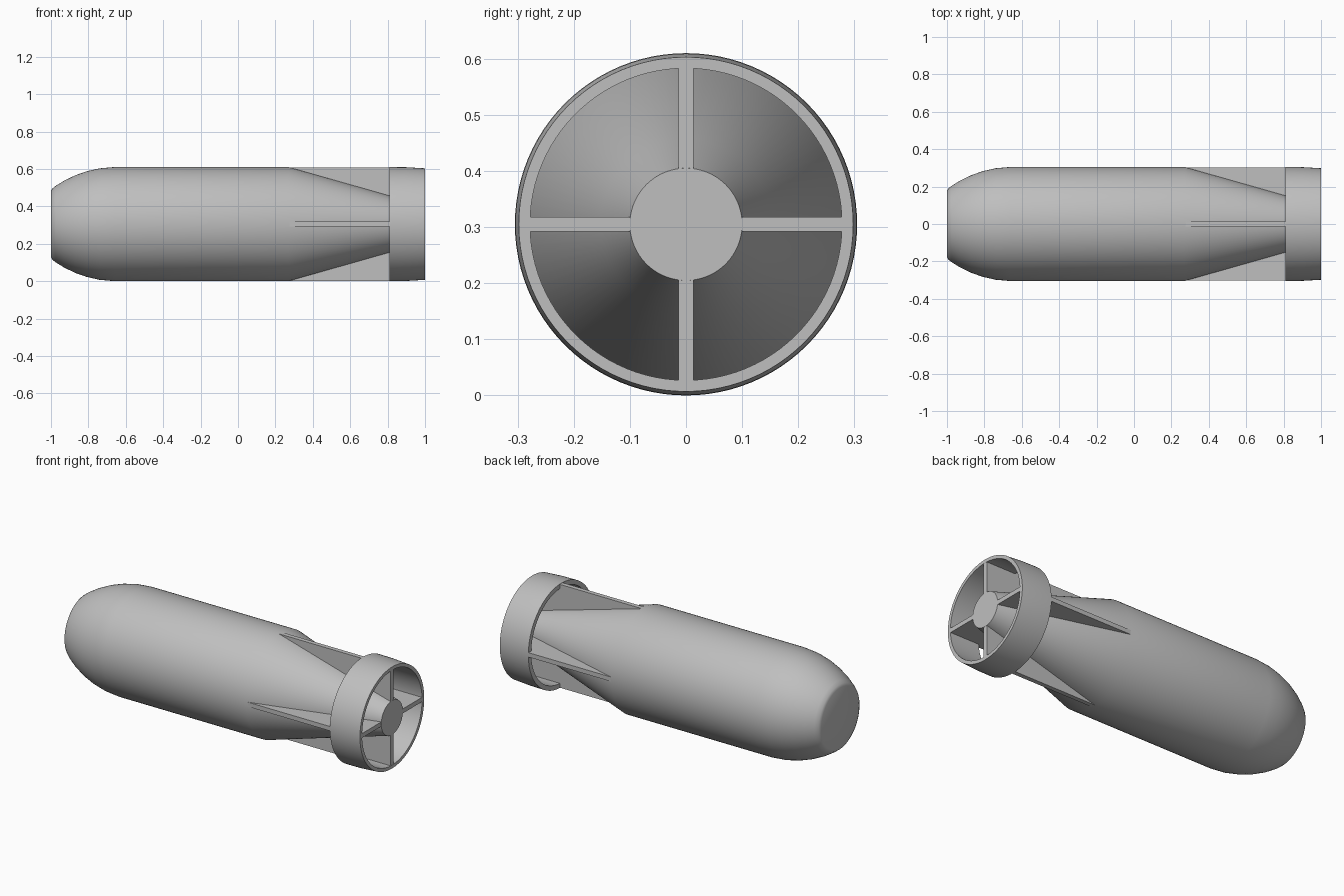
import bpy
import bmesh
from math import radians
from mathutils import Matrix, Vector

cube = bpy.data.objects.get("Cube")
if cube:
    bpy.data.objects.remove(cube, do_unlink=True)

RADIUS = 0.305
AXIS = Vector((0, 0, RADIUS))

grey = bpy.data.materials.new("plain grey")
grey.use_nodes = True
colour = (0.52, 0.52, 0.52, 1)
grey.diffuse_color = colour
grey.node_tree.nodes["Principled BSDF"].inputs["Base Color"].default_value = colour


def finish(name, bm, smooth):
    bmesh.ops.recalc_face_normals(bm, faces=bm.faces)
    mesh = bpy.data.meshes.new(name)
    bm.to_mesh(mesh)
    bm.free()
    mesh.materials.append(grey)
    obj = bpy.data.objects.new(name, mesh)
    obj.location = AXIS
    bpy.context.collection.objects.link(obj)
    if smooth:
        bpy.ops.object.select_all(action="DESELECT")
        obj.select_set(True)
        bpy.context.view_layer.objects.active = obj
        bpy.ops.object.shade_smooth_by_angle(angle=radians(30))
    return obj


def lathe(name, profile, closed=False, steps=96):
    """Spin an (x, radius) profile around the long axis."""
    bm = bmesh.new()
    verts = [bm.verts.new((x, 0, r)) for x, r in profile]
    pairs = list(zip(verts, verts[1:]))
    if closed:
        pairs.append((verts[-1], verts[0]))
    edges = [bm.edges.new(p) for p in pairs]
    bmesh.ops.spin(bm, geom=verts + edges, cent=(0, 0, 0), axis=(1, 0, 0),
                   angle=radians(360), steps=steps)
    bmesh.ops.remove_doubles(bm, verts=bm.verts, dist=0.0001)
    return finish(name, bm, True)


# Blunt-nosed body with a straight tapered tail
lathe("body", [
    (-1, 0), (-1, 0.175), (-0.993, 0.19), (-0.975, 0.204), (-0.93, 0.232),
    (-0.87, 0.261), (-0.81, 0.282), (-0.74, 0.298), (-0.66, RADIUS),
    (0.27, RADIUS), (0.81, 0.152), (1, 0.1), (1, 0)])

# Hollow ring around the tail, drawn in slightly at its rear rim
lathe("tail_ring", [
    (0.81, 0.278), (0.81, RADIUS), (0.9, 0.304), (1, 0.298), (1, 0.278)], closed=True)

# Four fins joining the tail to the ring
FIN = [(0.27, 0.05), (0.27, 0.303), (0.815, 0.303), (0.815, 0.285),
       (0.9995, 0.285), (0.9995, 0.05)]
THICKNESS = 0.026
for i, side in enumerate(("top", "right", "bottom", "left")):
    bm = bmesh.new()
    face = bm.faces.new([bm.verts.new((x, -THICKNESS / 2, r)) for x, r in FIN])
    new = bmesh.ops.extrude_face_region(bm, geom=[face])["geom"]
    bmesh.ops.translate(bm, vec=(0, THICKNESS, 0),
                        verts=[v for v in new if isinstance(v, bmesh.types.BMVert)])
    bmesh.ops.rotate(bm, verts=bm.verts, matrix=Matrix.Rotation(radians(90 * i), 3, "X"))
    finish("fin_" + side, bm, False)
